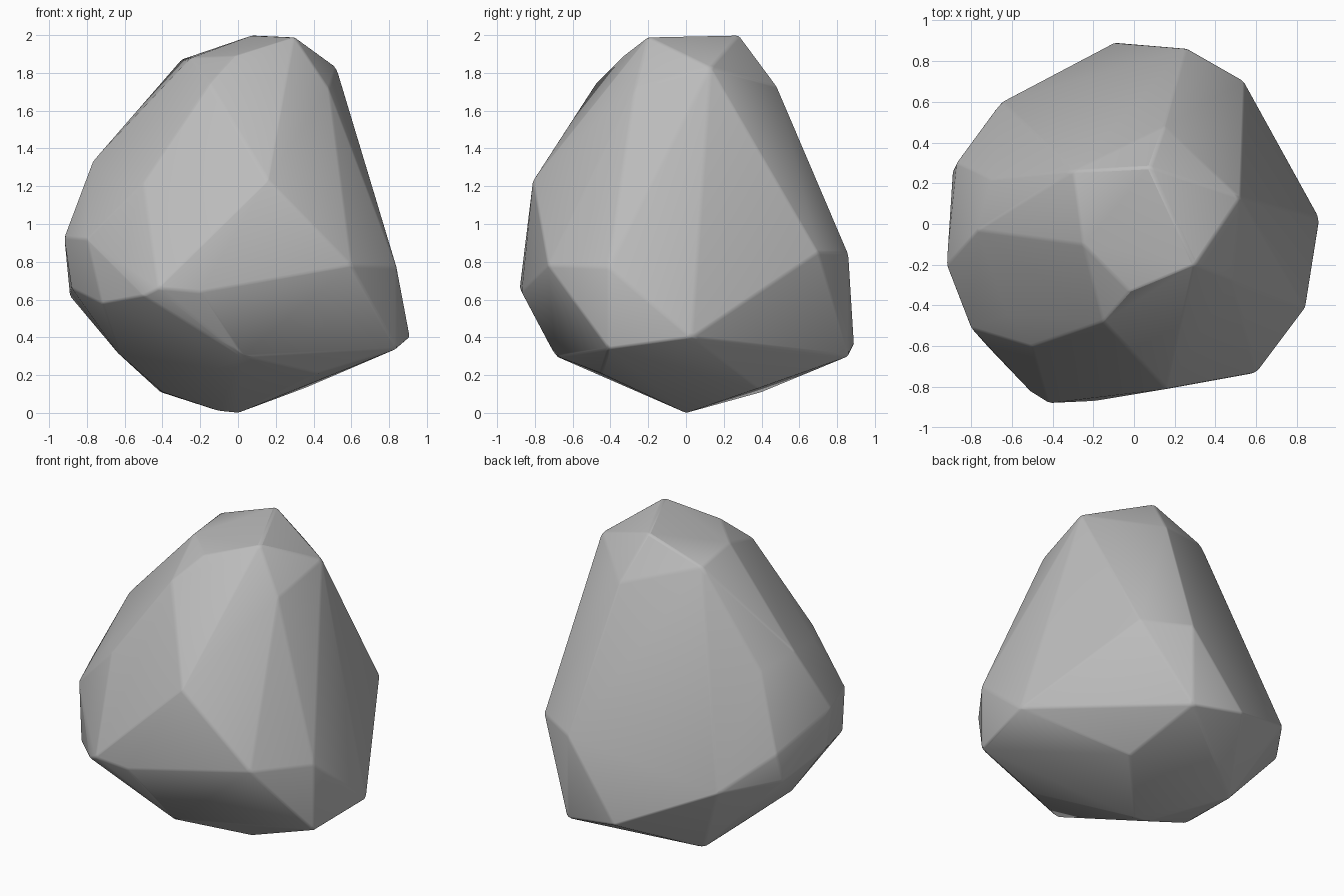
import bpy, bmesh
from math import radians

cube = bpy.data.objects.get("Cube")
if cube:
    bpy.data.objects.remove(cube, do_unlink=True)

# Stone colour
stone = bpy.data.materials.new("stone_grey")
stone.use_nodes = True
grey = (0.5, 0.5, 0.5, 1)
stone.diffuse_color = grey
stone.node_tree.nodes["Principled BSDF"].inputs["Base Color"].default_value = grey

# Corners of the boulder, grouped by region
crown = [(.08, .28, 2), (.3, -.2, 1.99), (-.02, -.33, 1.89), (-.15, -.48, 1.74),
         (-.3, .26, 1.87), (-.25, -.1, 1.88), (.52, .13, 1.83), (.15, .48, 1.73),
         (.48, -.27, 1.72)]
shoulders = [(.16, -.81, 1.23), (-.77, -.03, 1.33), (-.62, -.45, 1.2),
             (-.5, -.6, 1.22), (-.7, .22, 1.28)]
waist = [(.6, -.73, .78), (.84, -.41, .77), (.54, .7, .85), (.26, .86, .84),
         (-.92, -.2, .93), (-.8, -.51, .92), (-.2, -.87, .64), (-.42, -.88, .66),
         (-.5, -.83, .62), (-.87, .3, .8), (-.89, .26, .62), (-.65, .6, .6),
         (-.88, -.2, .66)]
lower = [(.84, -.41, .34), (.91, .03, .4), (.26, .86, .3), (-.1, .89, .36),
         (-.72, -.6, .58), (.02, -.69, .3), (.42, -.45, .21)]
underside = [(0, 0, 0), (-.1, 0, .01), (-.4, 0, .11), (-.63, -.2, .31),
             (-.41, .4, .11), (.35, .38, .13)]

# Skin the corners into one faceted boulder
bm = bmesh.new()
for corner in crown + shoulders + waist + lower + underside:
    bm.verts.new(corner)
bmesh.ops.convex_hull(bm, input=bm.verts[:])
spare = [v for v in bm.verts if not v.link_faces]
bmesh.ops.delete(bm, geom=spare, context='VERTS')
bmesh.ops.recalc_face_normals(bm, faces=bm.faces[:])

mesh = bpy.data.meshes.new("boulder")
bm.to_mesh(mesh)
bm.free()
mesh.materials.append(stone)
boulder = bpy.data.objects.new("boulder", mesh)
bpy.context.collection.objects.link(boulder)

# Slightly worn edges with smooth shading
worn = boulder.modifiers.new("worn_edges", 'BEVEL')
worn.width = 0.012
worn.segments = 2
worn.limit_method = 'ANGLE'
worn.angle_limit = radians(12)
bpy.context.view_layer.objects.active = boulder
boulder.select_set(True)
bpy.ops.object.shade_smooth_by_angle(angle=radians(35))
